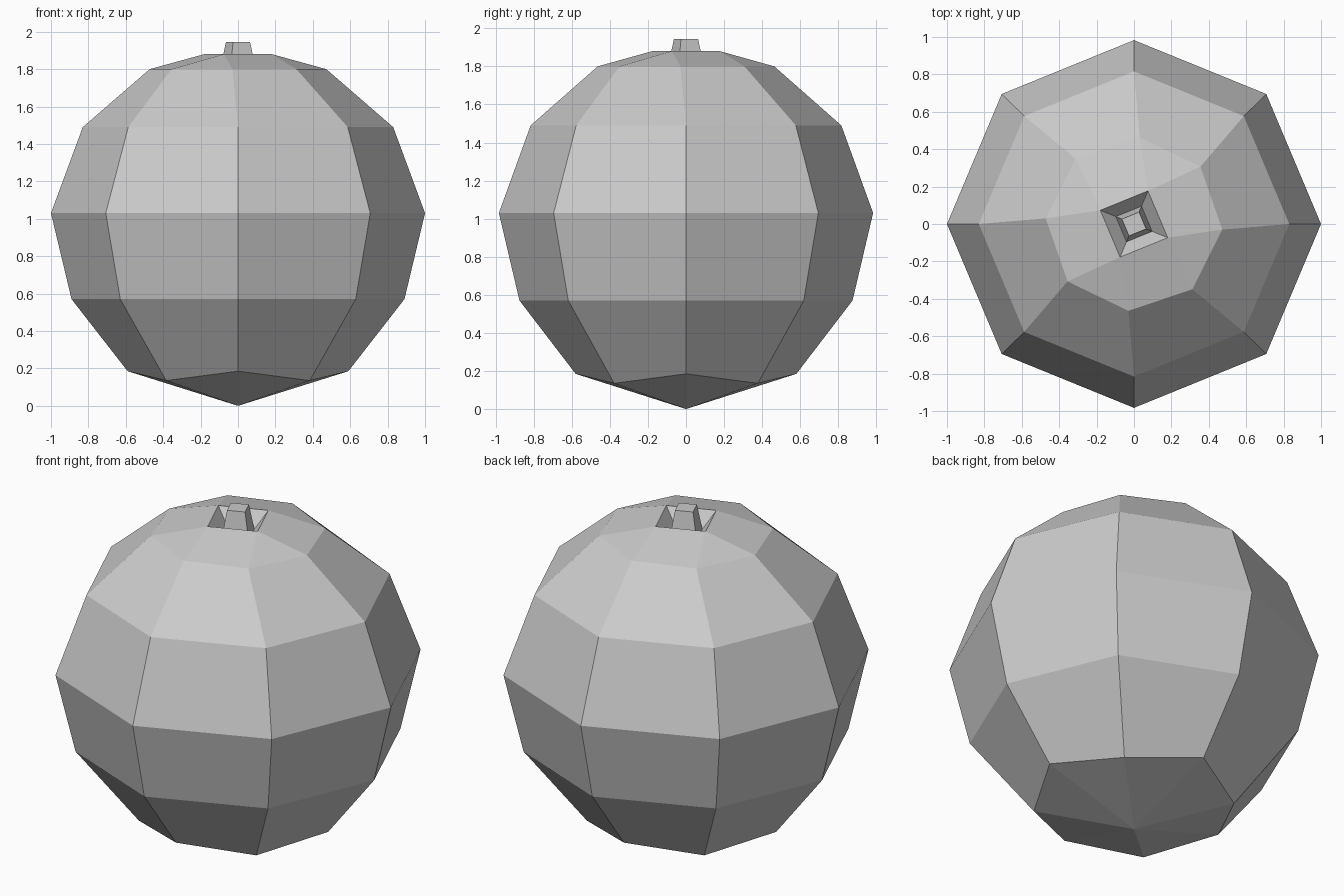
import bpy
import bmesh
from math import cos, sin, radians

cube = bpy.data.objects.get("Cube")
if cube:
    bpy.data.objects.remove(cube, do_unlink=True)

Y_SCALE = 0.983

# Single grey material
grey = bpy.data.materials.new("light grey")
grey.use_nodes = True
COLOUR = (0.6, 0.6, 0.6, 1)
grey.diffuse_color = COLOUR
grey.node_tree.nodes["Principled BSDF"].inputs["Base Color"].default_value = COLOUR

bm = bmesh.new()


def ring(radius, z, sides=8, turn=0.0):
    """Ring of vertices, counted counter-clockwise from +x."""
    angles = [radians(turn + 360 / sides * i) for i in range(sides)]
    return [bm.verts.new((radius * cos(a), radius * sin(a) * Y_SCALE, z)) for a in angles]


def bridge(low, high):
    n = len(low)
    for i in range(n):
        j = (i + 1) % n
        bm.faces.new((low[i], low[j], high[j], high[i]))


# Eight-sided body; the lowest ring dips on the diagonals
base = ring(0.59, 0.185)
for v in base[1::2]:
    v.co.x *= 0.92
    v.co.y *= 0.92
    v.co.z = 0.135
body = [base] + [ring(r, z) for r, z in ((0.89, 0.57), (1.0, 1.03), (0.83, 1.49))]
body.append(ring(0.473, 1.80, turn=-3.7))
for low, high in zip(body, body[1:]):
    bridge(low, high)

# Pointed underside
tip = bm.verts.new((0, 0, 0))
for i in range(8):
    bm.faces.new((base[(i + 1) % 8], base[i], tip))

# Crown: eight sides reduce to a square rim
shoulder = body[-1]
rim = ring(0.195, 1.88, 4, -22.5)
for i in range(4):
    a, b, c = (shoulder[(2 * i + k - 1) % 8] for k in range(3))
    bm.faces.new((a, b, rim[i]))
    bm.faces.new((b, c, rim[(i + 1) % 4], rim[i]))

# Square pit with a tapered stem rising from its floor
foot = ring(0.105, 1.79, 4, -22.5)
stem_top = ring(0.07, 1.945, 4, -22.5)
bridge(rim, foot)
bridge(foot, stem_top)
bm.faces.new(stem_top)

bmesh.ops.recalc_face_normals(bm, faces=bm.faces)
mesh = bpy.data.meshes.new("round_fruit")
bm.to_mesh(mesh)
bm.free()
mesh.materials.append(grey)
fruit = bpy.data.objects.new("round_fruit", mesh)
bpy.context.collection.objects.link(fruit)
